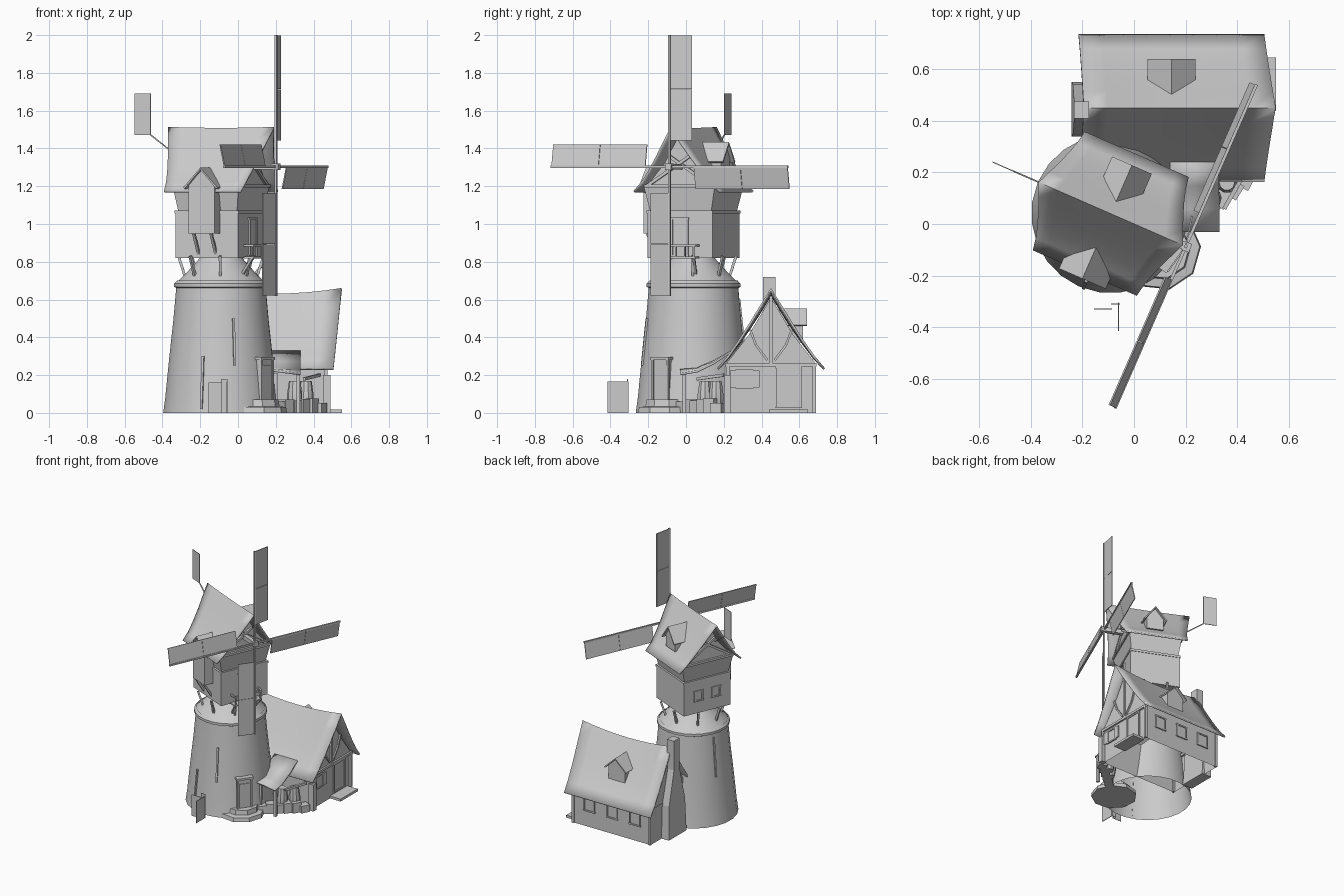
import bpy, bmesh, math, random
from mathutils import Matrix, Vector

if "Cube" in bpy.data.objects:
    bpy.data.objects.remove(bpy.data.objects["Cube"])

random.seed(3)
grey = bpy.data.materials.new("plain_grey")
grey.diffuse_color = (0.6, 0.6, 0.6, 1)
grey.use_nodes = True
grey.node_tree.nodes["Principled BSDF"].inputs["Base Color"].default_value = grey.diffuse_color


def facing(x, y, z, deg):
    return Matrix.Translation((x, y, z)) @ Matrix.Rotation(math.radians(deg), 4, 'Z')


# Frames: windmill axis points out of the sail side, house runs along x
I = Matrix.Identity(4)
MILL = facing(-0.09, 0.04, 0, -23.6)
HOUSE = facing(0.145, 0.45, 0, 0)
ENTRY = facing(-0.09, 0.04, 0, -36)


def make(name, verts, faces, m=I, smooth=False, thick=0):
    me = bpy.data.meshes.new(name)
    me.from_pydata([m @ Vector(v) for v in verts], [], faces)
    bm = bmesh.new()
    bm.from_mesh(me)
    bmesh.ops.recalc_face_normals(bm, faces=bm.faces)
    bm.to_mesh(me)
    bm.free()
    me.materials.append(grey)
    ob = bpy.data.objects.new(name, me)
    bpy.context.collection.objects.link(ob)
    if thick:
        s = ob.modifiers.new("thickness", 'SOLIDIFY')
        s.thickness, s.offset = thick, 0
    if smooth:
        bpy.ops.object.select_all(action='DESELECT')
        ob.select_set(True)
        bpy.context.view_layer.objects.active = ob
        bpy.ops.object.shade_smooth_by_angle(angle=math.radians(35))
    return ob


def prism(name, a, b, m=I, skip=0):
    """Solid between two matching outlines; skip drops the first side faces."""
    n = len(a)
    faces = [[i, (i + 1) % n, n + (i + 1) % n, n + i] for i in range(skip, n)]
    return make(name, a + b, faces + [list(range(n)), list(range(n, 2 * n))], m)


def box(name, x, y, z, m=I):
    loop = lambda h: [(x[0], y[0], h), (x[1], y[0], h), (x[1], y[1], h), (x[0], y[1], h)]
    return prism(name, loop(z[0]), loop(z[1]), m)


def beam(name, a, b, w, m=I):
    a, b = Vector(a), Vector(b)
    q = (b - a).to_track_quat('Z', 'Y').to_matrix().to_4x4()
    h = w / 2
    return box(name, (-h, h), (-h, h), (0, (b - a).length), m @ Matrix.Translation(a) @ q)


def lathe(name, prof, m, n=20, caps=True):
    verts = [(r * math.cos(2 * math.pi * i / n), r * math.sin(2 * math.pi * i / n), z)
             for r, z in prof for i in range(n)]
    faces = [[k * n + i, k * n + (i + 1) % n, (k + 1) * n + (i + 1) % n, (k + 1) * n + i]
             for k in range(len(prof) - 1) for i in range(n)]
    if caps:
        faces += [list(range(n)), list(range(len(verts) - n, len(verts)))]
    return make(name, verts, faces, m, True)


def swept_roof(name, ridge, eave, wid, zr, ze, sag, power, m, shift=0):
    """Gable roof with flared slopes, prow ends and a sagging ridge."""
    nu, nv = 8, 10
    verts = []
    for j in range(nv + 1):
        s = 2 * j / nv - 1
        k = 1 - abs(s)
        half = eave + (ridge - eave) * k ** 1.4
        for i in range(nu + 1):
            u = 2 * i / nu - 1
            z = ze + (zr - ze) * k ** power - sag * (1 - u * u) * k
            verts.append((half * u + shift * k, wid * s, z))
    w = nu + 1
    faces = [[j * w + i, j * w + i + 1, (j + 1) * w + i + 1, (j + 1) * w + i]
             for j in range(nv) for i in range(nu)]
    return make(name, verts, faces, m, True, 0.012)


def gabled_box(name, w, y0, y1, z0, z1, z2, m, over=0.02):
    """Dormer whose gable faces +y, with a folded roof."""
    out = [(-w, z0), (w, z0), (w, z1), (0, z2), (-w, z1)]
    prism(name, [(x, y0, z) for x, z in out], [(x, y1, z) for x, z in out], m)
    e = w + over
    ze = z1 - over * (z2 - z1) / w
    r = [(-e, ze), (0, z2 + 0.008), (e, ze)]
    verts = [(x, y, z) for y in (y0, y1 + over) for x, z in r]
    make(name + "_roof", verts, [[0, 1, 4, 3], [1, 2, 5, 4]], m, False, 0.01)


def window(name, m, w, h):
    """Thin framed window in the local xz plane facing +y."""
    box(name + "_pane", (-w, w), (0, 0.003), (-h, h), m)
    for s in (-1, 1):
        box(name + "_jamb", (s * w - .005, s * w + .005), (0, 0.009), (-h, h), m)
        box(name + "_rail", (-w - .008, w + .008), (0, 0.009), (s * h - .005, s * h + .005), m)


# Tower shell, open underneath, with collar and cap cone
lathe("tower", [(.308, 0), (.297, .08), (.275, .3), (.253, .5), (.238, .67)], MILL, 24, False)
lathe("tower_collar", [(.236, .66), (.25, .667), (.25, .685), (.235, .70)], MILL, 24, False)
lathe("tower_cap", [(.237, .69), (.19, .735), (.13, .80), (.11, .825)], MILL, 24, False)
for i in range(8):
    st = MILL @ Matrix.Rotation(math.pi / 4 * i + .39, 4, 'Z')
    beam("cap_strut", (.19, 0, .72), (.225, 0, .83), .014, st)
for a, z0, z1 in ((-75, .25, .5), (-110, .02, .3), (160, .35, .64), (100, .3, .6)):
    crack = facing(-.09, .04, 0, a)
    r = lambda z: .308 - .105 * z
    beam("tower_batten", (r(z0), 0, z0), (r(z1), 0, z1), .012, crack)

# Mill house body
rect = lambda a, b, z: [(-a, -b, z), (a, -b, z), (a, b, z), (-a, b, z)]
prism("mill_body", rect(.18, .187, .82), rect(.18, .187, 1.06), MILL)
prism("mill_ledge", rect(.184, .191, 1.055), rect(.184, .191, 1.072), MILL)
prism("mill_upper_wall", rect(.17, .177, 1.07), rect(.19, .205, 1.20), MILL)
tri = [(-.2, 1.19), (.2, 1.19), (.09, 1.32), (0, 1.48), (-.09, 1.32)]
prism("mill_gable", [(-.18, y, z) for y, z in tri], [(.18, y, z) for y, z in tri], MILL)
swept_roof("mill_roof", .305, .22, .247, 1.508, 1.17, .005, 1.2, MILL)
for s in (-1, 1):
    for t in (-1, 1):
        beam("mill_gable_brace", (s * .185, t * .19, 1.2), (s * .185, -t * .06, 1.36), .016, MILL)
    window("mill_back_window", MILL @ facing(-.18, s * .07, .95, 90), .03, .035)
    beam("mill_gable_beam", (s * .19, -.2, 1.2), (s * .19, .2, 1.2), .016, MILL)

# Hoist dormer on the front slope, small dormer behind
gabled_box("hoist_dormer", .075, .12, .255, .95, 1.21, 1.285, MILL @ facing(0, 0, 0, 180))
for s in (-1, 1):
    beam("hoist_strut", (s * .05, -.18, .84), (s * .05, -.245, .95), .014, MILL)
gabled_box("back_dormer", .06, .02, .185, 1.26, 1.35, 1.42, MILL)

# Balcony with railing and door
box("balcony_floor", (.17, .235), (-.11, .11), (.817, .827), MILL)
for i in range(5):
    y = -.1 + .05 * i
    beam("baluster", (.23, y, .827), (.23, y, .885), .008, MILL)
beam("balcony_rail", (.23, -.11, .887), (.23, .11, .887), .011, MILL)
for s in (-1, 1):
    beam("balcony_side_rail", (.18, s * .107, .887), (.23, s * .107, .887), .011, MILL)
    beam("balcony_strut", (.15, s * .08, .72), (.225, s * .1, .82), .014, MILL)
window("balcony_door", MILL @ facing(.18, 0, .93, -90), .045, .1)

# Sails: four pitched blades around the hub
hub = MILL @ Matrix.Translation((.317, 0, 1.303))
beam("sail_shaft", (-.25, 0, 0), (.02, 0, 0), .03, hub)
beam("sail_hub", (-.012, 0, 0), (.02, 0, 0), .035, hub)
for i in range(4):
    arm = hub @ Matrix.Rotation(math.pi / 2 * i, 4, 'X')
    length = .697 if i == 0 else .685
    beam("sail_stock", (0, 0, 0), (0, 0, length), .012, arm)
    blade = arm @ Matrix.Rotation(math.radians(12), 4, 'Z')
    for z in ((.14, .409), (.411, length - .003)):
        box("sail_panel", (-.003, .003), (0, .121), z, blade)

# Tail vane
box("tail_vane", (-.50, -.405), (-.002, .002), (1.47, 1.69), MILL)
beam("tail_rod", (-.28, 0, 1.38), (-.41, 0, 1.474), .006, MILL)

# Cottage walls, open underneath, and roof
gab = [(-.23, 0), (.23, 0), (.23, .27), (.12, .41), (0, .61), (-.12, .41), (-.23, .27)]
prism("cottage_walls", [(-.325, y, z) for y, z in gab], [(.315, y, z) for y, z in gab], HOUSE, 1)
swept_roof("cottage_roof", .372, .36, .282, .655, .232, .03, 1.15, HOUSE, .032)
for s in (-1, 1):
    e = .319 * s
    beam("gable_tie_beam", (e, -.24, .255), (e, .24, .255), .018, HOUSE)
    beam("king_post", (e, 0, .25), (e, 0, .62), .016, HOUSE)
    for t in (-1, 1):
        beam("gable_brace_low", (e, t * .02, .28), (e, t * .08, .36), .012, HOUSE)
        beam("gable_brace_high", (e, t * .08, .36), (e, t * .11, .44), .012, HOUSE)
        beam("cottage_corner_post", (e, t * .23, 0), (e, t * .23, .26), .018, HOUSE)
window("gable_window", facing(.46, .31, .18, -90), .04, .045)
for s in (-1, 1):
    box("gable_shutter", (.462, .47), (.31 + s * .06 - .018, .31 + s * .06 + .018), (.135, .225))
window("cottage_door", facing(.46, .545, .135, -90), .062, .105)
box("door_step", (.45, .55), (.44, .645), (0, .018))
for x in (-.05, .14, .33):
    window("back_window", facing(x, .68, .165, 0), .04, .045)
gabled_box("roof_dormer", .07, .04, .17, .37, .48, .54, HOUSE)

# Chimney at the far gable
loop = lambda x0, x1, y0, y1, z: [(x0, y0, z), (x1, y0, z), (x1, y1, z), (x0, y1, z)]
prism("chimney_base", loop(-.242, -.16, .34, .55, 0), loop(-.237, -.17, .35, .54, .25))
prism("chimney_stack", loop(-.237, -.17, .35, .54, .25), loop(-.232, -.175, .41, .475, .5))
box("chimney_top", (-.232, -.175), (.408, .475), (.5, .72))

# Tower entrance on a rough step
lathe("entrance_step", [(.16, 0), (.155, .03), (.12, .035), (.115, .07)],
      ENTRY @ Matrix.Translation((.235, 0, 0)), 9)
box("entrance_porch", (.2, .298), (-.052, .052), (.06, .28), ENTRY)
box("entrance_door", (.298, .303), (-.04, .04), (.07, .25), ENTRY)
box("entrance_lintel", (.2, .31), (-.06, .06), (.28, .295), ENTRY)
for s in (-1, 1):
    beam("entrance_post", (.3, s * .05, .06), (.3, s * .05, .285), .014, ENTRY)

# Canopy joining tower and cottage, with stones and barrels below
rows = [(-.03, .205), (.06, .22), (.15, .265), (.24, .325)]
can = [(x, y, z + .5 * (.33 - x) * (.24 - y)) for y, z in rows for x in (.14, .33)]
make("side_canopy", can, [[2 * i, 2 * i + 1, 2 * i + 3, 2 * i + 2] for i in range(3)], I, True, .012)
for x, y in ((.32, -.01), (.2, -.01)):
    beam("canopy_post", (x, y, 0), (x, y, .21), .018)
beam("canopy_brace", (.35, .06, .18), (.43, .2, .2), .016)
for i in range(6):
    x, y = .21 + .044 * i, -.01 + .036 * i
    h = random.uniform(.05, .09)
    box("low_wall_stone", (-.032, .032), (-.03, .03), (0, h), facing(x, y, 0, 38 + i * 5))
for x, y in ((.30, .1), (.36, .16)):
    lathe("barrel", [(.03, 0), (.04, .06), (.04, .1), (.03, .17)], facing(x, y, 0, 0), 10)
box("corner_bench", (.45, .49), (.2, .235), (0, .2))

# Thin upright boards in front of the tower
box("front_board", (-.155, -.085), (-.332, -.328), (0, .16))
box("front_post_board", (-.09, -.055), (-.312, -.308), (0, .18))
box("side_board", (-.062, -.058), (-.415, -.305), (0, .165))
